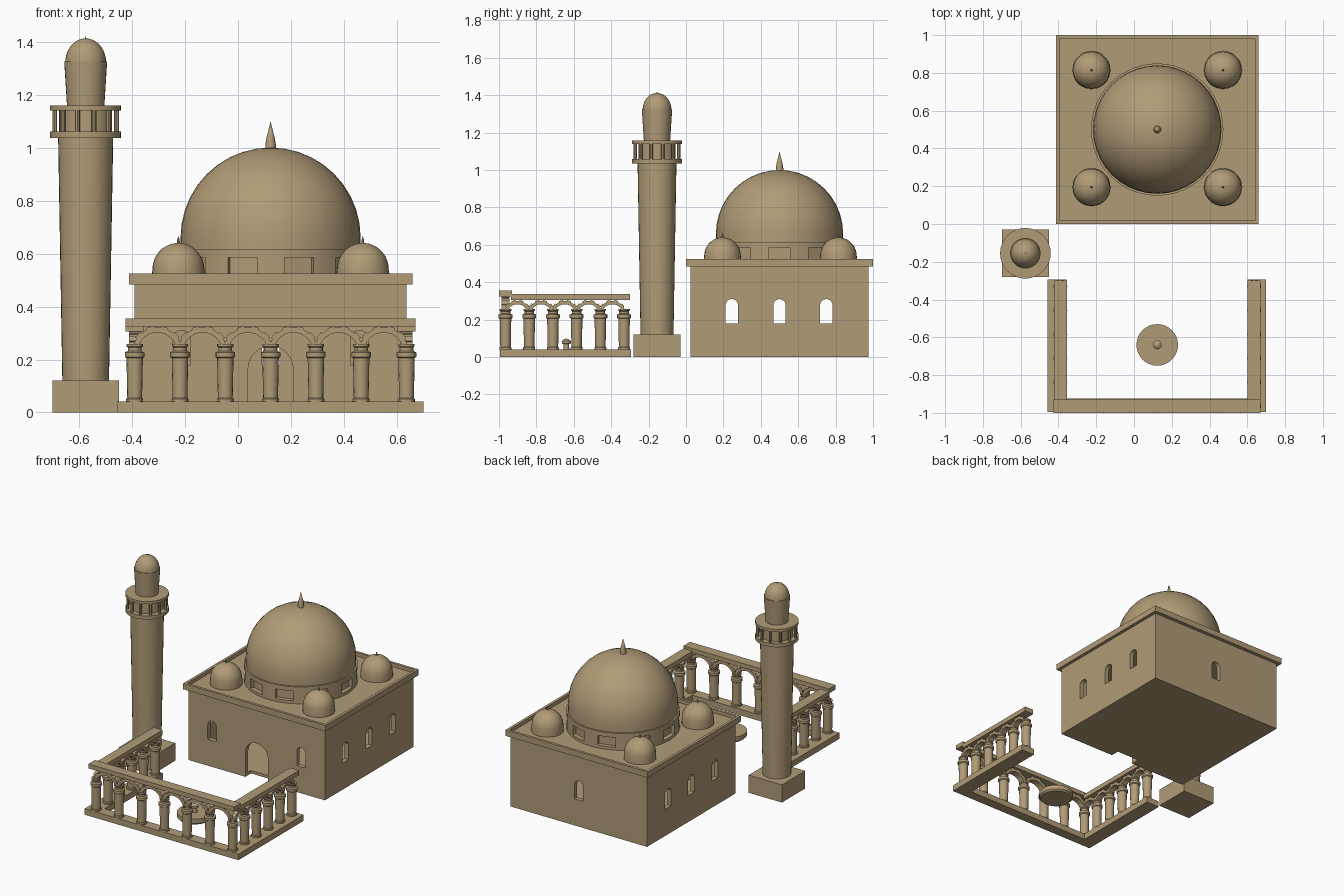
import bpy, bmesh, math
from mathutils import Matrix, Vector

if "Cube" in bpy.data.objects:
    bpy.data.objects.remove(bpy.data.objects["Cube"])

stone = bpy.data.materials.new("sandstone")
stone.use_nodes = True
stone.diffuse_color = (0.44, 0.33, 0.185, 1)
bsdf = stone.node_tree.nodes["Principled BSDF"]
bsdf.inputs["Base Color"].default_value = stone.diffuse_color
bsdf.inputs["Roughness"].default_value = 0.9

CX, CY = 0.123, 0.5          # centre of the prayer hall
WALL = 0.03


def finish(name, bm, smooth=False):
    bmesh.ops.recalc_face_normals(bm, faces=bm.faces)
    mesh = bpy.data.meshes.new(name)
    bm.to_mesh(mesh)
    bm.free()
    mesh.materials.append(stone)
    ob = bpy.data.objects.new(name, mesh)
    bpy.context.collection.objects.link(ob)
    if smooth:
        activate(ob)
        bpy.ops.object.shade_smooth_by_angle(angle=math.radians(35))
    return ob


def activate(ob):
    bpy.ops.object.select_all(action='DESELECT')
    ob.select_set(True)
    bpy.context.view_layer.objects.active = ob


def add_box(bm, x0, x1, y0, y1, z0, z1):
    m = Matrix.Translation(((x0 + x1) / 2, (y0 + y1) / 2, (z0 + z1) / 2))
    bmesh.ops.create_cube(bm, size=1, matrix=m @ Matrix.Diagonal((x1 - x0, y1 - y0, z1 - z0, 1)))


def box(name, *dims):
    bm = bmesh.new()
    add_box(bm, *dims)
    return finish(name, bm)


def lathe(name, x, y, profile, sides=32):
    """Closed solid turned from (radius, height) points."""
    bm = bmesh.new()
    rings = []
    for r, z in profile:
        if r < 1e-4:
            rings.append([bm.verts.new((x, y, z))])
        else:
            rings.append([bm.verts.new((x + r * math.cos(a), y + r * math.sin(a), z))
                          for a in (math.tau * i / sides for i in range(sides))])
    for a, b in zip(rings, rings[1:]):
        for i in range(sides):
            j = (i + 1) % sides
            loop = [a[i % len(a)], a[j % len(a)], b[j % len(b)], b[i % len(b)]]
            bm.faces.new(list(dict.fromkeys(loop)))
    for ring in (rings[0], rings[-1]):
        if len(ring) > 1:
            bm.faces.new(ring)
    return finish(name, bm, True)


def dome_points(r, z, height, steps=9):
    return [(r * math.cos(t), z + height * math.sin(t))
            for t in (math.pi / 2 * i / steps for i in range(steps + 1))]


def add_prism(bm, points, depth):
    """Extrude a 3D outline along the depth vector."""
    face = bm.faces.new([bm.verts.new(p) for p in points])
    out = bmesh.ops.extrude_face_region(bm, geom=[face])
    bmesh.ops.translate(bm, vec=depth, verts=[v for v in out["geom"] if isinstance(v, bmesh.types.BMVert)])


def add_arch_cut(bm, x, y, half, z0, spring, along_x):
    """Round-headed opening through a wall."""
    outline = [(-half, z0), (half, z0)]
    outline += [(half * math.cos(math.pi * i / 12), spring + half * math.sin(math.pi * i / 12))
                for i in range(13)]
    side = Vector((1, 0, 0)) if along_x else Vector((0, 1, 0))
    deep = Vector((0, 1, 0)) if along_x else Vector((1, 0, 0))
    add_prism(bm, [Vector((x, y, h)) + side * u - deep * 0.06 for u, h in outline], deep * 0.12)


def cut(target, bm):
    cutter = finish("cutter", bm)
    cutter.hide_render = True
    activate(target)
    mod = target.modifiers.new("cut", 'BOOLEAN')
    mod.object, mod.operation, mod.solver = cutter, 'DIFFERENCE', 'EXACT'
    bpy.ops.object.modifier_apply(modifier=mod.name)
    bpy.data.objects.remove(cutter)


# Hollow prayer hall with arched windows and door
X0, X1, Y0, Y1 = -0.39, 0.636, 0.025, 0.975
hall = box("hall_walls", X0, X1, Y0, Y1, 0, 0.49)
bm = bmesh.new()
add_box(bm, X0 + WALL, X1 - WALL, Y0 + WALL, Y1 - WALL, 0.02, 0.46)
cut(hall, bm)
bm = bmesh.new()
for wall_x in (X0, X1):
    for y in (0.245, 0.5, 0.75):
        add_arch_cut(bm, wall_x, y, 0.033, 0.18, 0.277, False)
for dx in (-0.335, 0.335):
    add_arch_cut(bm, CX + dx, Y0, 0.033, 0.18, 0.277, True)
add_arch_cut(bm, CX, Y1, 0.033, 0.18, 0.277, True)
add_arch_cut(bm, CX, Y0, 0.085, -0.02, 0.165, True)
cut(hall, bm)

# Cornice with sunken roof
cornice = box("cornice", -0.412, 0.658, 0.0, 1.0, 0.484, 0.524)
bm = bmesh.new()
add_box(bm, -0.394, 0.64, 0.018, 0.982, 0.5, 0.6)
cut(cornice, bm)

# Drum with recessed windows
drum = lathe("drum", CX, CY, [(0.35, 0.495), (0.35, 0.615)], 48)
bm = bmesh.new()
for i in range(10):
    turn = Matrix.Translation((CX, CY, 0.552)) @ Matrix.Rotation(math.tau * i / 10, 4, 'Z')
    bmesh.ops.create_cube(bm, size=1, matrix=turn @ Matrix.Translation((0.36, 0, 0))
                          @ Matrix.Diagonal((0.08, 0.115, 0.066, 1)))
cut(drum, bm)

# Domes and finials
lathe("main_dome", CX, CY, [(0.34, 0.61)] + dome_points(0.34, 0.66, 0.34, 10), 40)
lathe("main_finial", CX, CY, [(0.02, 0.99), (0.02, 1.01), (0.015, 1.04), (0.012, 1.05), (0, 1.1)], 12)
for x in (-0.225, 0.471):
    for y in (0.195, 0.815):
        lathe("corner_dome", x, y, [(0.1, 0.495), (0.1, 0.525)] + dome_points(0.098, 0.54, 0.1), 28)
        lathe("corner_finial", x, y, [(0.006, 0.635), (0.005, 0.65), (0, 0.667)], 8)

# Minaret
MX, MY = -0.575, -0.155
box("minaret_base", MX - 0.125, MX + 0.125, MY - 0.125, MY + 0.125, 0, 0.12)
lathe("minaret_shaft", MX, MY, [(0.088, 0.115), (0.104, 1.04)])
lathe("balcony_floor", MX, MY, [(0.134, 1.036), (0.134, 1.06)])
lathe("balcony_core", MX, MY, [(0.1, 1.055), (0.1, 1.145)])
lathe("balcony_roof", MX, MY, [(0.134, 1.14), (0.134, 1.158)])
for i in range(12):
    a = math.tau * (i + 0.5) / 12
    lathe("balcony_post", MX + 0.121 * math.cos(a), MY + 0.121 * math.sin(a),
          [(0.009, 1.055), (0.009, 1.145)], 8)
lathe("minaret_top", MX, MY, [(0.07, 1.15), (0.081, 1.325)])
lathe("minaret_dome", MX, MY, dome_points(0.077, 1.322, 0.09))
lathe("minaret_finial", MX, MY, [(0.005, 1.4), (0, 1.423)], 8)

# Arcade plinths and beams
FRONT_Y, LEFT_X, RIGHT_X = -0.965, 0.636, -0.39
box("front_plinth", -0.457, 0.7, -0.995, -0.925, 0, 0.041)
box("front_beam", -0.425, 0.67, -1.0, -0.93, 0.325, 0.355)
box("left_plinth", 0.6, 0.7, -0.925, -0.295, 0, 0.041)
box("right_plinth", -0.457, -0.357, -0.925, -0.295, 0, 0.041)
for x in (LEFT_X, RIGHT_X):
    box("side_beam", x - 0.034, x + 0.034, -0.935, -0.3, 0.305, 0.337)


def column(x, y):
    lathe("column", x, y, [(0.032, 0.04), (0.032, 0.05), (0.028, 0.055), (0.031, 0.205),
                           (0.037, 0.21), (0.037, 0.227), (0.026, 0.232), (0.026, 0.245),
                           (0.031, 0.25), (0.031, 0.258)], 16)


def arch(a, b, inner, outer, spring=0.228, blocks=11):
    """Ring of wedge stones between two column centres."""
    a, b = Vector((*a, spring)), Vector((*b, spring))
    mid, side = (a + b) / 2, (b - a).normalized()
    deep = side.cross(Vector((0, 0, 1))) * 0.044
    bm = bmesh.new()
    for i in range(blocks):
        t0, t1 = math.pi * i / blocks, math.pi * (i + 1) / blocks
        rim = outer - 0.006 * (i % 2)
        corners = [(inner, t0), (rim, t0), (rim, t1), (inner, t1)]
        add_prism(bm, [mid - deep / 2 + side * r * math.cos(t) + Vector((0, 0, r * math.sin(t)))
                       for r, t in corners], deep)
    finish("arch", bm)


# Arcade columns and arches: front run, then both side runs
front = [(RIGHT_X + (LEFT_X - RIGHT_X) * i / 6, FRONT_Y) for i in range(7)]
runs = [(front, 0.074, 0.1)]
for x in (LEFT_X, RIGHT_X):
    runs.append(([(x, FRONT_Y + 0.1268 * i) for i in range(6)], 0.055, 0.078))
for n, (points, inner, outer) in enumerate(runs):
    for p in points[1 if n else 0:]:
        column(*p)
    for p, q in zip(points, points[1:]):
        arch(p, q, inner, outer)

# Fountain
lathe("fountain_basin", CX, -0.64, [(0.1, 0), (0.11, 0.01), (0.11, 0.04)])
lathe("fountain_stem", CX, -0.64, [(0.017, 0.035), (0.014, 0.07), (0.024, 0.072), (0.024, 0.085),
                                   (0.012, 0.095), (0, 0.1)], 16)
